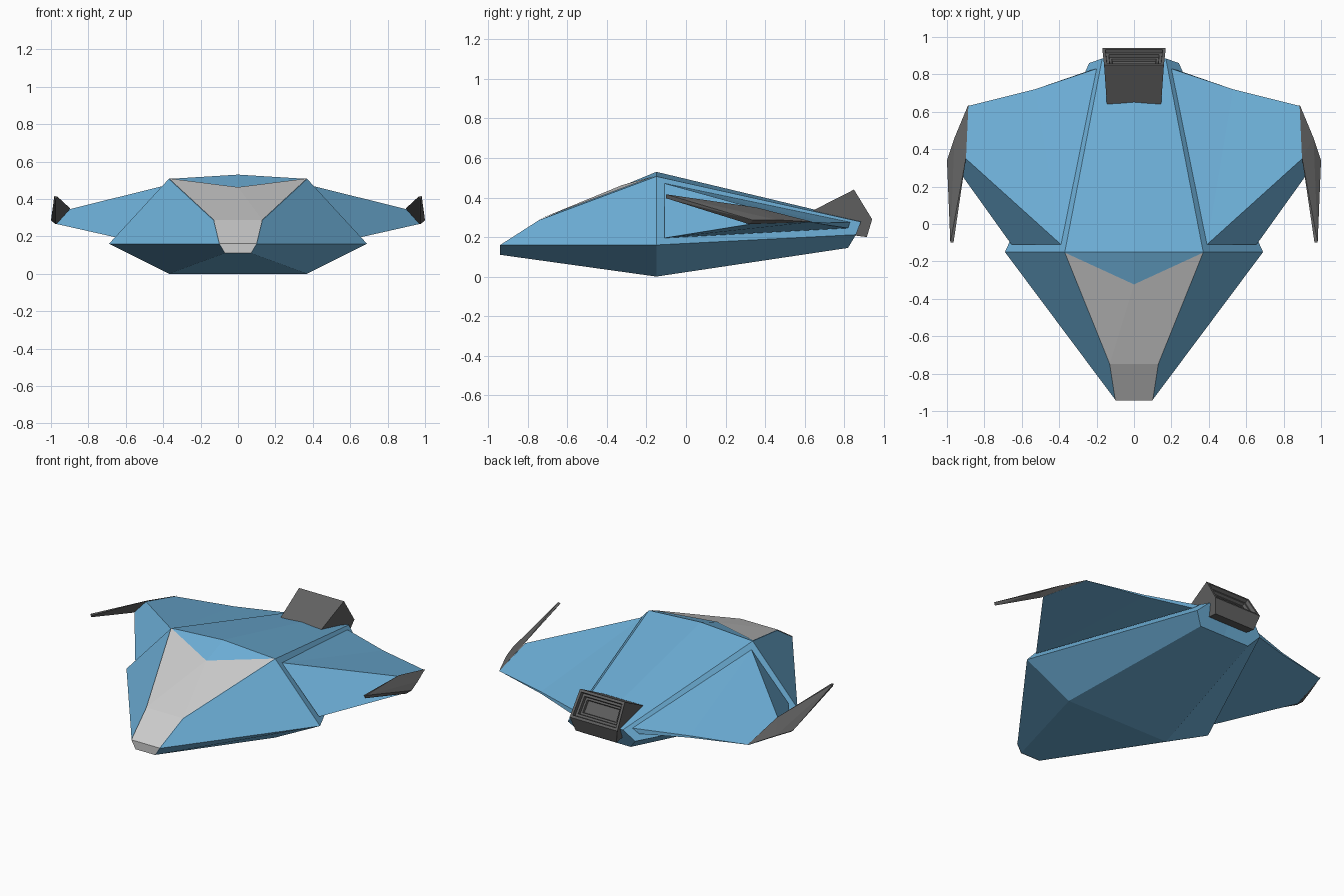
import bpy, bmesh

if "Cube" in bpy.data.objects:
    bpy.data.objects.remove(bpy.data.objects["Cube"])


def material(name, rgb):
    m = bpy.data.materials.new(name)
    m.diffuse_color = (*rgb, 1)
    m.use_nodes = True
    m.node_tree.nodes["Principled BSDF"].inputs["Base Color"].default_value = m.diffuse_color
    return m


BLUE = material("blue_paint", (0.155, 0.434, 0.69))
DARK = material("dark_metal", (0.12, 0.12, 0.12))


def part(name, points, faces, mat=None, mirror=True):
    """Flat-faced part from named points; the right half is mirrored over x = 0."""
    bm = bmesh.new()
    v = {k: bm.verts.new(p) for k, p in points.items()}
    for f in faces:
        bm.faces.new([v[k] for k in f.split()])
    if mirror:
        geom = bm.verts[:] + bm.edges[:] + bm.faces[:]
        bmesh.ops.mirror(bm, geom=geom, axis='X', merge_dist=-1)
        bmesh.ops.remove_doubles(bm, verts=bm.verts, dist=0.0005)
    bmesh.ops.recalc_face_normals(bm, faces=bm.faces)
    me = bpy.data.meshes.new(name)
    bm.to_mesh(me)
    bm.free()
    ob = bpy.data.objects.new(name, me)
    bpy.context.collection.objects.link(ob)
    if mat:
        me.materials.append(mat)
    return ob


# Hull: nose, canopy bend, widest mid section and tail
hull = {
    "n0": (0, -.94, .11), "n1": (.07, -.94, .11), "n2": (.1, -.94, .16), "n3": (0, -.94, .16),
    "b": (.13, -.745, .285), "bc": (0, -.745, .285), "c": (0, -.32, .46),
    "m0": (0, -.15, 0), "m1": (.37, -.15, 0), "m2": (.69, -.15, .16),
    "m3": (.37, -.15, .507), "m4": (0, -.15, .53),
    "r0": (0, .82, .145), "r1": (.18, .82, .145), "r2": (.24, .86, .212),
    "r3": (.17, .885, .277), "r4": (0, .885, .283),
}
part("hull", hull, [
    "n0 n1 n2 n3", "n3 n2 b bc", "bc b c", "b m3 c", "c m3 m4",
    "n0 m0 m1 n1", "n1 m1 m2 n2", "n2 m2 m3 b",
    "m0 r0 r1 m1", "m1 r1 r2 m2", "m2 r2 r3 m3", "m3 r3 r4 m4",
    "r0 r4 r3 r2 r1"], BLUE)

# Canopy panel: thin skin just proud of the hull front
skin = {k: (x, y - .003, z + (.003 if k not in ("n0", "n1") else 0))
        for k, (x, y, z) in hull.items() if k in ("n0", "n1", "n2", "n3", "b", "bc", "c", "m3")}
part("canopy", skin, ["n0 n1 n2 n3", "n3 n2 b bc", "bc b c", "b m3 c"])

# Wings resting against the hull sides
part("wings", {
    "a": (.39, -.11, .472), "b": (.655, -.11, .195), "c": (.24, .82, .245), "d": (.2, .83, .275),
    "e": (.9, .35, .345), "f": (.97, .33, .266), "g": (.89, .63, .275), "h": (.53, .72, .272),
    "i": (.53, .72, .26)}, [
    "a d h", "a h g e", "a e f b", "e g f", "b f g i", "b i c",
    "d c i h", "h i g", "a b c d"], BLUE)

# Swept wing-tip blades
part("wing_tip_blades", {
    "a": (.885, .64, .277), "b": (.96, .46, .287), "c": (1, .34, .285), "d": (.975, .32, .265),
    "e": (.898, .355, .35), "p": (.965, -.1, .412), "q": (.982, -.1, .416), "r": (.976, -.1, .396)}, [
    "a e b", "e q b", "e p q", "b q c", "q r c", "c r d",
    "d r p", "d p e", "a d e", "a b c d", "p r q"], DARK)

# Tail thruster: wedge box flaring to the rear
prof = [(.145, .64, .333), (.16, .85, .44), (.17, .942, .29), (.145, .915, .2), (.14, .8, .215)]
pts = {}
for i, (x, y, z) in enumerate(prof):
    pts[f"l{i}"], pts[f"r{i}"] = (-x, y, z), (x, y, z)
thruster = part("thruster", pts, [f"l{i} r{i} r{(i + 1) % 5} l{(i + 1) % 5}" for i in range(5)]
                + ["l0 l1 l2 l3 l4", "r0 r1 r2 r3 r4"], DARK, mirror=False)

# Stepped exhaust recess in the rear face
bm = bmesh.new()
bm.from_mesh(thruster.data)
bm.faces.ensure_lookup_table()
rear = bm.faces[1]
bm.normal_update()
for width, depth in [(.016, 0), (.003, -.022), (.014, 0), (.003, -.018), (.012, 0), (.003, -.014)]:
    bmesh.ops.inset_region(bm, faces=[rear], thickness=width, depth=depth, use_even_offset=True)
    bm.normal_update()
bm.to_mesh(thruster.data)
bm.free()
